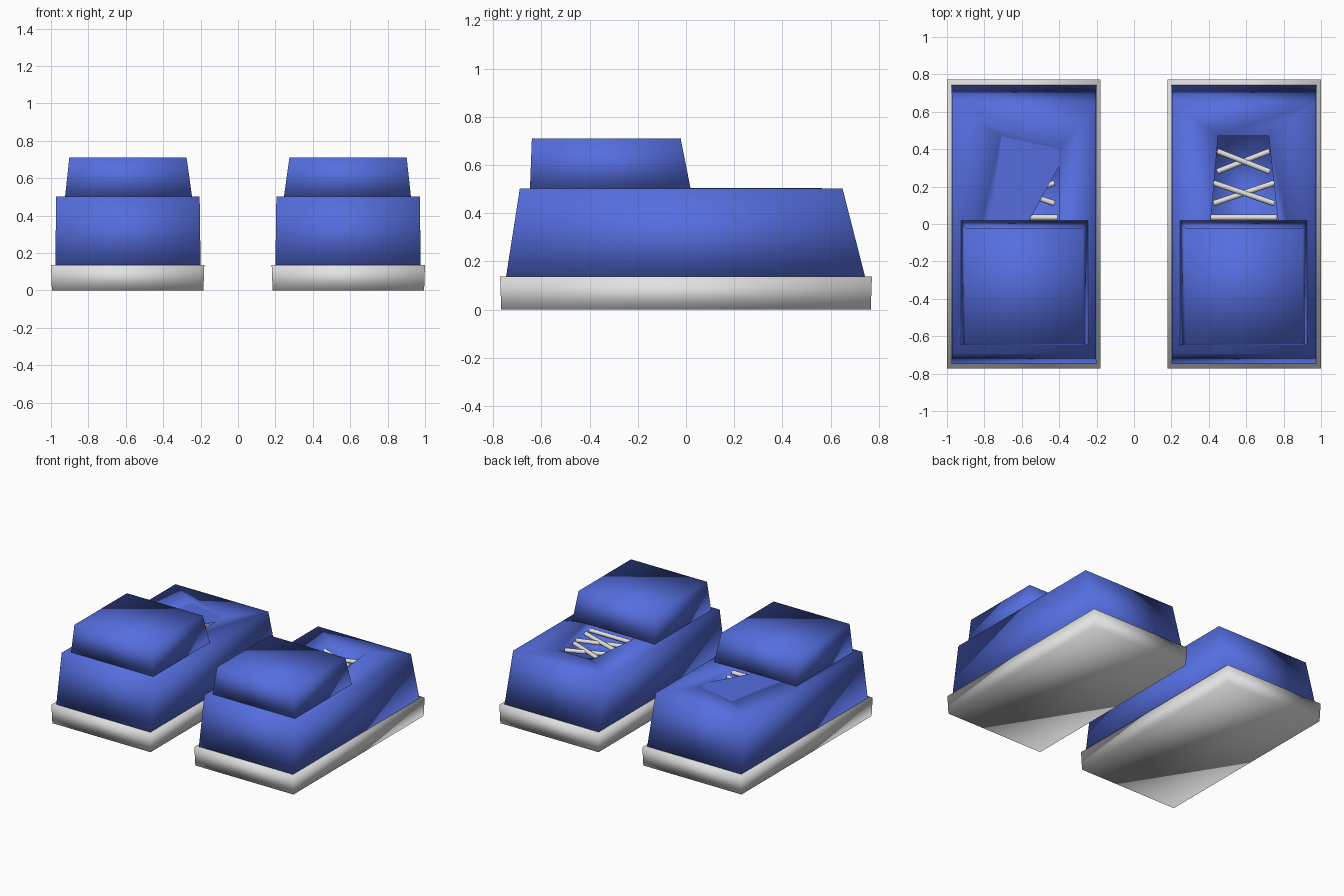
import bpy, bmesh, math
from mathutils import Vector

if "Cube" in bpy.data.objects:
    bpy.data.objects.remove(bpy.data.objects["Cube"])


def material(name, rgb):
    m = bpy.data.materials.new(name)
    m.diffuse_color = (*rgb, 1)
    m.use_nodes = True
    m.node_tree.nodes["Principled BSDF"].inputs["Base Color"].default_value = m.diffuse_color
    return m


BLUE = material("blue canvas", (0.09, 0.155, 0.73))
WHITE = material("white rubber", (0.76, 0.76, 0.76))


def rect(x0, x1, y0, y1, z):
    return [(x0, y0, z), (x1, y0, z), (x1, y1, z), (x0, y1, z)]


def loft(name, rings, mat, side):
    """Stack four-cornered rings into a closed, smooth-shaded solid; side mirrors x."""
    bm = bmesh.new()
    vs = [[bm.verts.new((side * x, y, z)) for x, y, z in r] for r in rings]
    for a, b in zip(vs, vs[1:]):
        for i in range(4):
            j = (i + 1) % 4
            bm.faces.new((a[i], a[j], b[j], b[i]))
    bm.faces.new(vs[0][::-1])
    bm.faces.new(vs[-1])
    bmesh.ops.recalc_face_normals(bm, faces=bm.faces)
    for f in bm.faces:
        f.smooth = True
    me = bpy.data.meshes.new(name)
    bm.to_mesh(me)
    bm.free()
    me.materials.append(mat)
    ob = bpy.data.objects.new(name, me)
    bpy.context.collection.objects.link(ob)
    return ob


def lace(name, a, b, side):
    a, b = (Vector((side * p[0], p[1], p[2])) for p in (a, b))
    d = b - a
    bpy.ops.mesh.primitive_cylinder_add(vertices=12, radius=0.015, depth=d.length, location=(a + b) / 2)
    ob = bpy.context.object
    ob.name = name
    ob.rotation_euler = d.to_track_quat('Z', 'Y').to_euler()
    ob.data.materials.append(WHITE)
    bpy.ops.object.shade_smooth_by_angle(angle=math.radians(40))


# lace opening outlines, measured outwards from the centre line
OPENINGS = {
    "right": [(0.41, 0.02), (0.77, 0.02), (0.72, 0.47), (0.45, 0.47)],
    "left": [(0.40, 0.02), (0.77, 0.02), (0.71, 0.47), (0.40, 0.40)],
}
LACES = [((0.41, 0.035), (0.765, 0.035)),
         ((0.425, 0.22), (0.75, 0.11)), ((0.425, 0.11), (0.75, 0.22)),
         ((0.445, 0.39), (0.725, 0.28)), ((0.445, 0.28), (0.725, 0.39))]

for label, side in (("left", -1), ("right", 1)):
    # sole
    loft(label + "_sole", [rect(0.185, 0.995, -0.767, 0.767, 0),
                           rect(0.18, 1.0, -0.772, 0.772, 0.137)], WHITE, side)
    # upper with a sunken lace opening
    hole = OPENINGS[label]
    loft(label + "_upper", [rect(0.2, 0.977, -0.748, 0.745, 0.13),
                            rect(0.205, 0.972, -0.69, 0.65, 0.502),
                            [(x, y, 0.505) for x, y in hole],
                            [(x, y, 0.44) for x, y in hole]], BLUE, side)
    # ankle block
    loft(label + "_ankle", [rect(0.245, 0.925, -0.648, 0.02, 0.497),
                            rect(0.275, 0.902, -0.64, -0.022, 0.71)], BLUE, side)
    # crossed laces
    for i, (a, b) in enumerate(LACES):
        z = 0.475 + 0.008 * (i % 2)
        lace(f"{label}_lace_{i + 1}", (*a, z), (*b, z), side)

# tongue flap covering most of the left opening
flap = [(0.40, 0.31), (0.56, 0.02), (0.77, 0.02), (0.71, 0.47), (0.40, 0.40)]
bm = bmesh.new()
f = bm.faces.new([bm.verts.new((-x, y, 0.503)) for x, y in flap])
f.normal_update()
if f.normal.z < 0:
    f.normal_flip()
me = bpy.data.meshes.new("left_tongue")
bm.to_mesh(me)
bm.free()
me.materials.append(BLUE)
bpy.context.collection.objects.link(bpy.data.objects.new("left_tongue", me))
